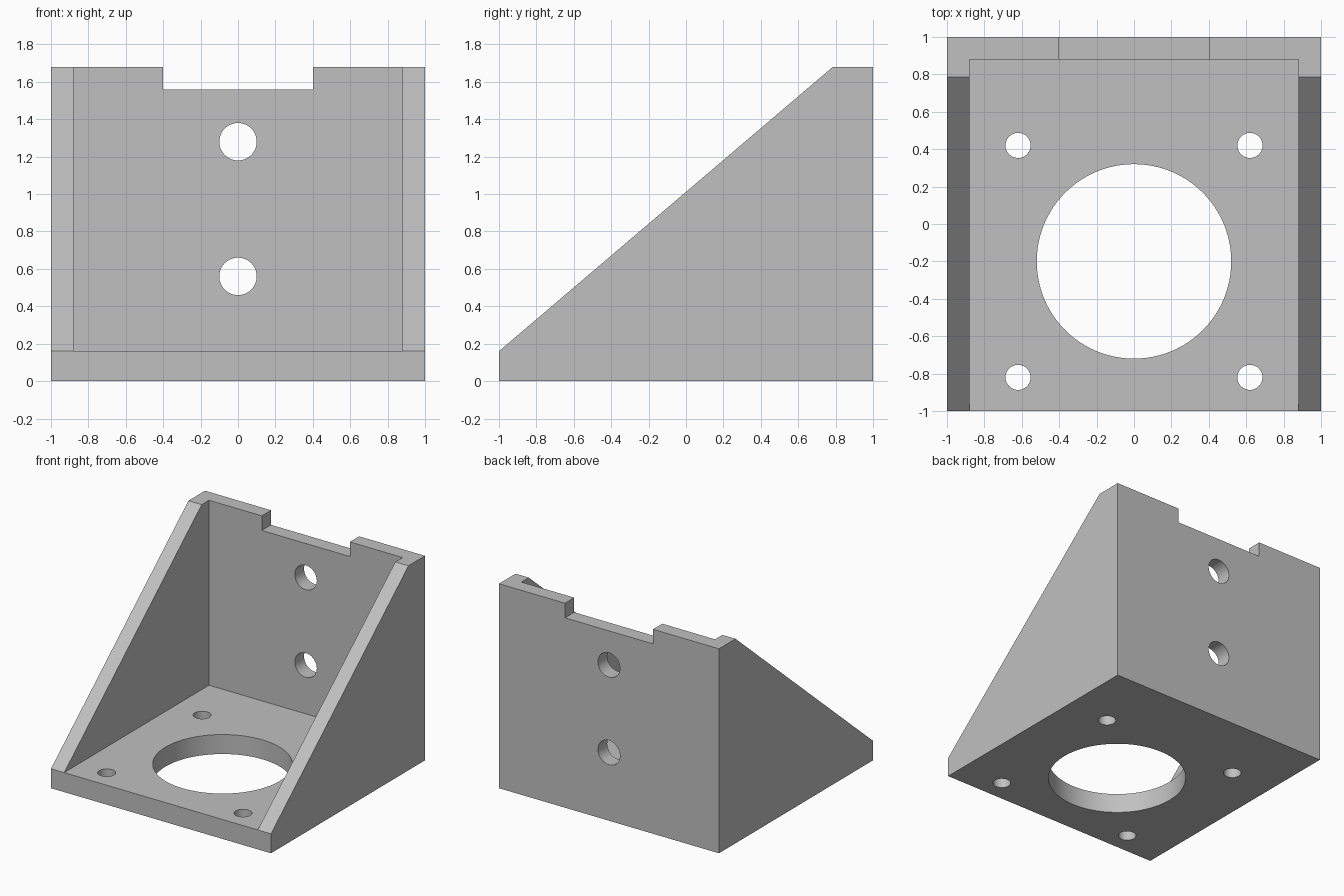
import bpy, bmesh
from mathutils import Matrix, Vector

default = bpy.data.objects.get("Cube")
if default:
    bpy.data.objects.remove(default, do_unlink=True)

WALL, FLOOR, HEIGHT = 0.12, 0.16, 1.68

grey = bpy.data.materials.new("light_grey")
grey.use_nodes = True
colour = (0.53, 0.53, 0.53, 1)
grey.diffuse_color = colour
grey.node_tree.nodes["Principled BSDF"].inputs["Base Color"].default_value = colour


def add_object(name, bm):
    bmesh.ops.recalc_face_normals(bm, faces=bm.faces)
    mesh = bpy.data.meshes.new(name)
    bm.to_mesh(mesh)
    bm.free()
    mesh.materials.append(grey)
    obj = bpy.data.objects.new(name, mesh)
    bpy.context.collection.objects.link(obj)
    return obj


def box(name, low, high):
    low, high = Vector(low), Vector(high)
    bm = bmesh.new()
    bmesh.ops.create_cube(bm, size=1)
    bmesh.ops.scale(bm, vec=high - low, verts=bm.verts)
    bmesh.ops.translate(bm, vec=(low + high) / 2, verts=bm.verts)
    return add_object(name, bm)


def drill(name, centre, radius, axis, sides=48):
    bm = bmesh.new()
    bmesh.ops.create_cone(bm, cap_ends=True, segments=sides,
                          radius1=radius, radius2=radius, depth=0.5)
    turn = Matrix.Rotation(1.5707963, 4, 'X') if axis == 'Y' else Matrix()
    bm.transform(Matrix.Translation(centre) @ turn)
    return add_object(name, bm)


# Bracket body: side profile extruded across the full width
profile = [(-1, 0), (1, 0), (1, HEIGHT), (0.785, HEIGHT), (-1, FLOOR)]
bm = bmesh.new()
face = bm.faces.new([bm.verts.new((-1, y, z)) for y, z in profile])
side = bmesh.ops.extrude_face_region(bm, geom=[face])["geom"]
bmesh.ops.translate(bm, vec=(2, 0, 0),
                    verts=[v for v in side if isinstance(v, bmesh.types.BMVert)])
bracket = add_object("corner_bracket", bm)

# Pocket between the side gussets, and the notch in the back wall
cutters = [
    box("pocket_cutter", (WALL - 1, -1.5, FLOOR), (1 - WALL, 1 - WALL, 2)),
    box("notch_cutter", (-0.4, 0.6, 1.56), (0.4, 1.3, 2)),
    drill("centre_bore_cutter", (0, -0.2, 0.08), 0.52, 'Z', 96),
]
# Mounting holes in the floor and the back wall
for x in (-0.62, 0.62):
    for y in (-0.82, 0.42):
        cutters.append(drill("floor_hole_cutter", (x, y, 0.08), 0.067, 'Z'))
for z in (0.56, 1.28):
    cutters.append(drill("wall_hole_cutter", (0, 0.94, z), 0.1, 'Y'))

bpy.context.view_layer.objects.active = bracket
bracket.select_set(True)
for cutter in cutters:
    cut = bracket.modifiers.new(cutter.name, 'BOOLEAN')
    cut.operation = 'DIFFERENCE'
    cut.solver = 'EXACT'
    cut.object = cutter
    bpy.ops.object.modifier_apply(modifier=cut.name)
    bpy.data.objects.remove(cutter, do_unlink=True)

# Round the bores while keeping the plate edges crisp
bpy.ops.object.shade_smooth_by_angle(angle=0.5)
